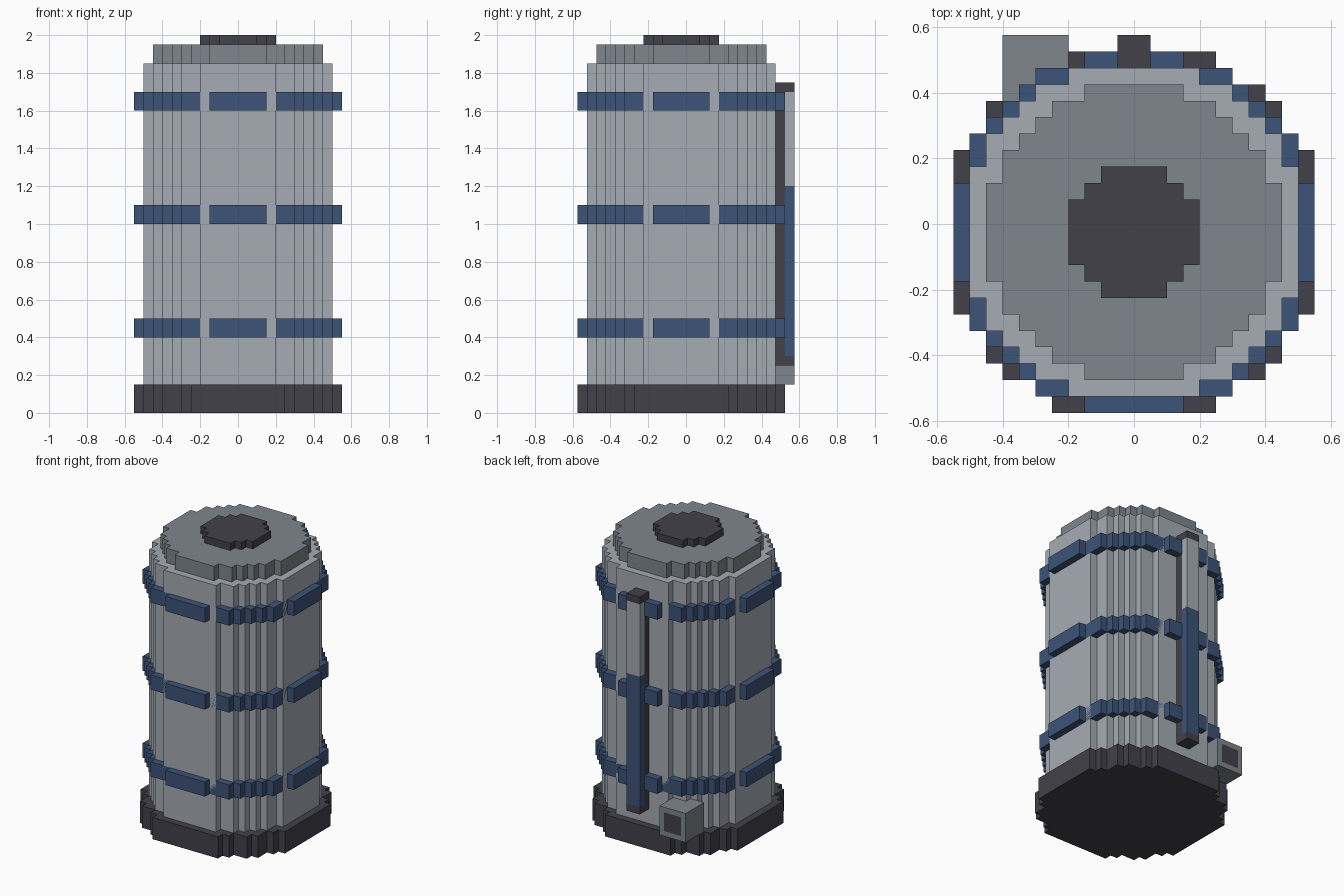
import bpy
import bmesh
import math
from mathutils import Matrix, Vector

STEP = 0.05          # edge of one block
CENTRE_Y = -0.025    # axis of the round parts

cube = bpy.data.objects.get("Cube")
if cube:
    bpy.data.objects.remove(cube, do_unlink=True)


def linear(c):
    c /= 255
    return c / 12.92 if c <= 0.04045 else ((c + 0.055) / 1.055) ** 2.4


def material(name, r, g, b):
    colour = (linear(r), linear(g), linear(b), 1)
    mat = bpy.data.materials.new(name)
    mat.use_nodes = True
    mat.diffuse_color = colour
    shader = mat.node_tree.nodes["Principled BSDF"]
    shader.inputs["Base Color"].default_value = colour
    shader.inputs["Roughness"].default_value = 0.8
    return mat


light_grey = material("light grey", 165, 172, 180)
mid_grey = material("mid grey", 126, 134, 140)
charcoal = material("charcoal", 66, 65, 73)
blue = material("blue", 60, 83, 119)


def finish(bm, name, *mats):
    bmesh.ops.recalc_face_normals(bm, faces=bm.faces)
    mesh = bpy.data.meshes.new(name)
    bm.to_mesh(mesh)
    bm.free()
    for mat in mats:
        mesh.materials.append(mat)
    obj = bpy.data.objects.new(name, mesh)
    bpy.context.collection.objects.link(obj)
    return obj


def block_disc(name, radius, z0, z1, mat):
    """Disc with a stepped outline, extruded from z0 to z1."""
    bm = bmesh.new()
    n = math.ceil(radius / STEP) + 1
    for i in range(-n, n):
        for j in range(-n, n):
            if math.hypot(i + 0.5, j + 0.5) * STEP <= radius:
                corners = ((i, j), (i + 1, j), (i + 1, j + 1), (i, j + 1))
                bm.faces.new([bm.verts.new((x * STEP, y * STEP + CENTRE_Y, z0))
                              for x, y in corners])
    bmesh.ops.remove_doubles(bm, verts=bm.verts, dist=0.001)
    bmesh.ops.dissolve_limit(bm, angle_limit=0.01, verts=bm.verts, edges=bm.edges)
    grown = bmesh.ops.extrude_face_region(bm, geom=bm.faces[:], use_keep_orig=True)
    top = [v for v in grown["geom"] if isinstance(v, bmesh.types.BMVert)]
    bmesh.ops.translate(bm, verts=top, vec=(0, 0, z1 - z0))
    return finish(bm, name, mat)


def box_mesh(low, high):
    low, high = Vector(low), Vector(high)
    bm = bmesh.new()
    bmesh.ops.create_cube(bm, size=1, matrix=Matrix.Translation((low + high) / 2)
                          @ Matrix.Diagonal((*(high - low), 1)))
    return bm


# Tank: base, body, stepped lid
block_disc("base", 0.5751, 0, 0.15, charcoal)
block_disc("tank_body", 0.5251, 0.15, 1.85, light_grey)
block_disc("lid", 0.45, 1.85, 1.95, mid_grey)
block_disc("lid_knob", 0.2, 1.95, 2.0, charcoal)

# Hoops around the body
for name, z in (("lower_hoop", 0.4), ("middle_hoop", 1.0), ("upper_hoop", 1.6)):
    block_disc(name, 0.5501, z, z + 0.1, blue)

# Level gauge on the back
for name, y0, y1, z0, z1, mat in (
        ("gauge_backing", 0.475, 0.525, 0.25, 1.75, charcoal),
        ("gauge_bottom", 0.525, 0.575, 0.25, 0.3, charcoal),
        ("gauge_fill", 0.525, 0.575, 0.3, 1.2, blue),
        ("gauge_empty", 0.525, 0.575, 1.2, 1.7, light_grey),
        ("gauge_top", 0.525, 0.575, 1.7, 1.75, charcoal)):
    finish(box_mesh((-0.05, y0, z0), (0.05, y1, z1)), name, mat)

# Outlet block with a dark opening inset in its rear face
bm = box_mesh((-0.4, 0.375, 0.15), (-0.2, 0.575, 0.35))
bm.normal_update()
rear = max(bm.faces, key=lambda f: f.normal.y)
bmesh.ops.inset_individual(bm, faces=[rear], thickness=STEP)
rear.material_index = 1
finish(bm, "outlet", mid_grey, charcoal)
